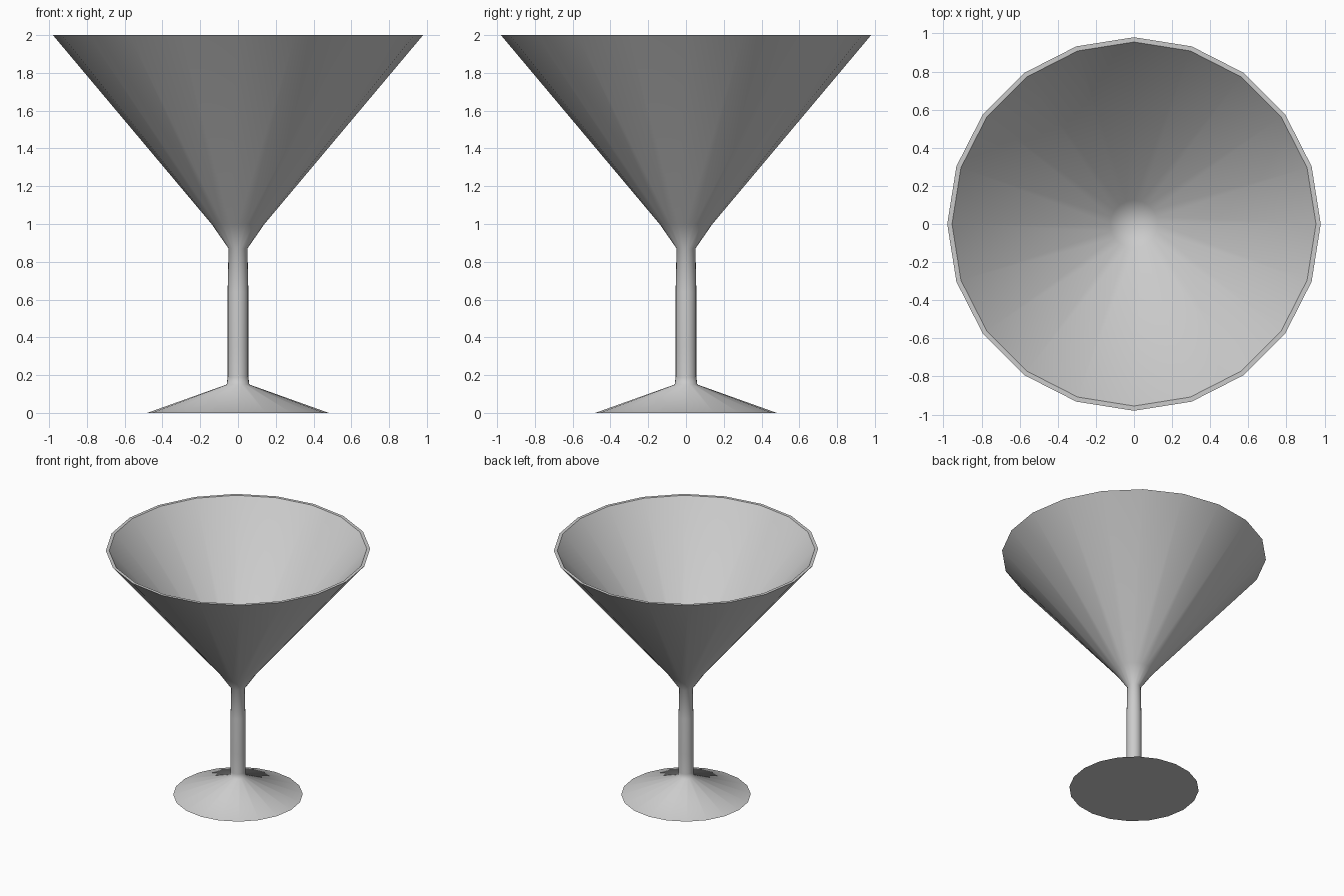
import bpy, bmesh, math

if "Cube" in bpy.data.objects:
    bpy.data.objects.remove(bpy.data.objects["Cube"])

SIDES = 20


def lathe(name, profile, angle):
    """Spin a (radius, z) profile around z; zero radius gives a pole."""
    bm = bmesh.new()
    rings = []
    for r, z in profile:
        if r == 0:
            rings.append([bm.verts.new((0, 0, z))] * SIDES)
        else:
            rings.append([bm.verts.new((r * math.cos(2 * math.pi * i / SIDES),
                                        r * math.sin(2 * math.pi * i / SIDES), z))
                          for i in range(SIDES)])
    for low, high in zip(rings, rings[1:]):
        for i in range(SIDES):
            j = (i + 1) % SIDES
            corners = dict.fromkeys((low[i], low[j], high[j], high[i]))
            bm.faces.new(list(corners))
    bmesh.ops.recalc_face_normals(bm, faces=bm.faces)
    mesh = bpy.data.meshes.new(name)
    bm.to_mesh(mesh)
    bm.free()
    obj = bpy.data.objects.new(name, mesh)
    bpy.context.collection.objects.link(obj)
    bpy.ops.object.select_all(action='DESELECT')
    obj.select_set(True)
    bpy.context.view_layer.objects.active = obj
    bpy.ops.object.shade_smooth_by_angle(angle=math.radians(angle))
    return obj


# One continuous glass: foot, stem, outer bowl, rim, inner bowl
lathe("cocktail_glass", [
    (0, 0), (0.48, 0.0),                   # foot underside
    (0.06, 0.15), (0.055, 0.19),           # foot top and collar
    (0.055, 0.35), (0.055, 0.64), (0.05, 0.87),  # stem
    (0.14, 1.0), (0.98, 2.0),              # outer bowl
    (0.955, 2.0),                          # rim
    (0.125, 1.01), (0, 0.96),              # inner bowl
], 75)

# Keep the foot edge crisp against its flat underside
mesh = bpy.data.objects["cocktail_glass"].data
for edge in mesh.edges:
    if all(mesh.vertices[v].co.z < 0.001 for v in edge.vertices):
        edge.use_edge_sharp = True
    if all(mesh.vertices[v].co.z > 1.999 for v in edge.vertices):
        edge.use_edge_sharp = True
